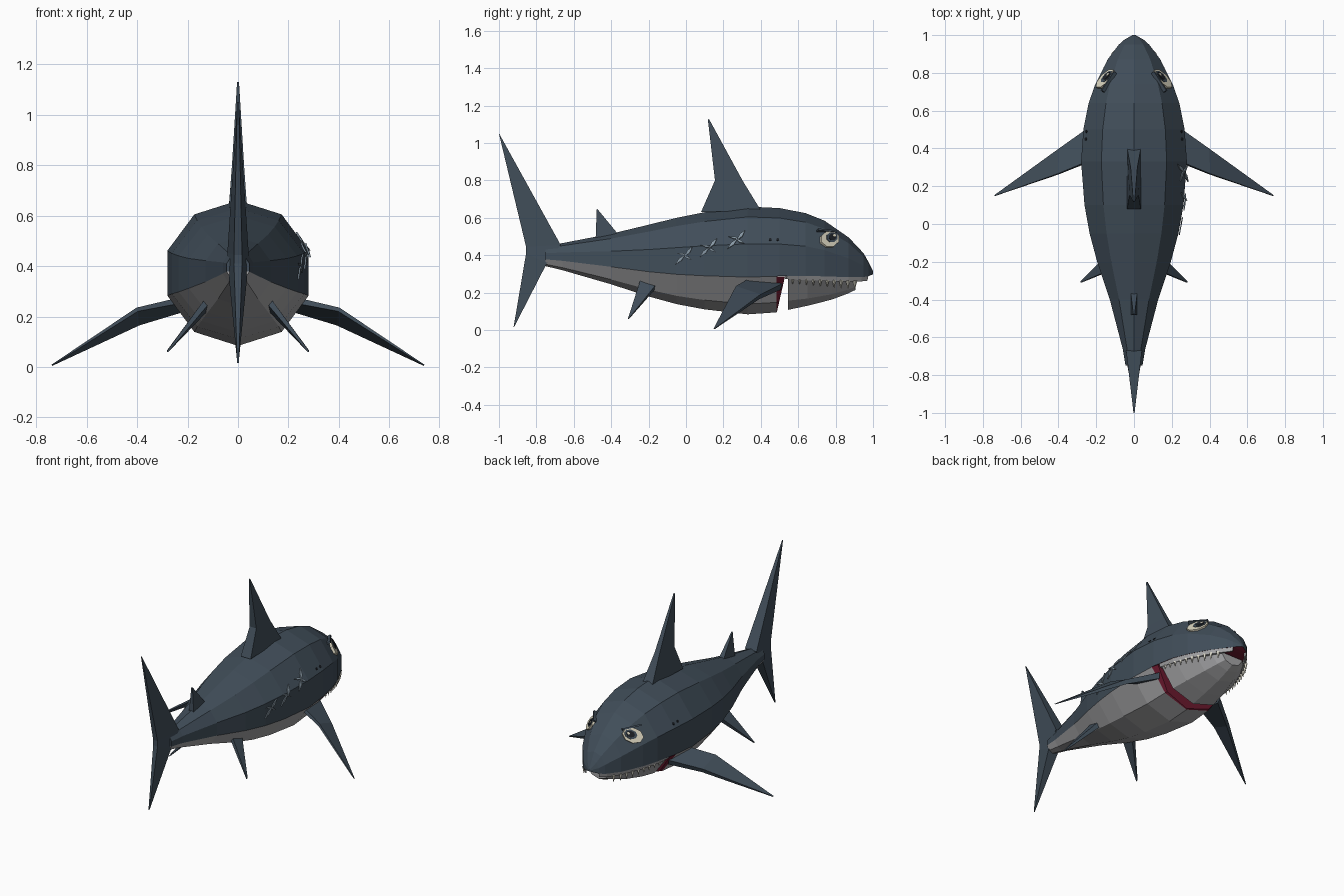
import bpy, bmesh, math
from mathutils import Vector

if "Cube" in bpy.data.objects:
    bpy.data.objects.remove(bpy.data.objects["Cube"])


def material(name, rgb):
    m = bpy.data.materials.new(name)
    m.diffuse_color = (*rgb, 1)
    m.use_nodes = True
    m.node_tree.nodes["Principled BSDF"].inputs["Base Color"].default_value = m.diffuse_color
    return m


SLATE = material("slate skin", (0.052, 0.075, 0.1))
GREY = material("belly grey", (0.38, 0.38, 0.39))
RED = material("mouth red", (0.15, 0.01, 0.028))
CREAM = material("eye cream", (0.7, 0.66, 0.52))
TOOTH = material("tooth ivory", (0.66, 0.64, 0.55))
BLACK = material("pupil black", (0.012, 0.015, 0.02))
SCAR = material("scar blue grey", (0.24, 0.31, 0.37))


def finish(name, bm, mats, rule=None, drop=None):
    bmesh.ops.remove_doubles(bm, verts=bm.verts, dist=1e-5)
    bmesh.ops.recalc_face_normals(bm, faces=bm.faces)
    bm.normal_update()
    if drop:
        bmesh.ops.delete(bm, geom=[f for f in bm.faces if drop(f)], context='FACES')
    for f in bm.faces:
        f.material_index = rule(f) if rule else 0
    me = bpy.data.meshes.new(name)
    bm.to_mesh(me)
    bm.free()
    for m in mats:
        me.materials.append(m)
    ob = bpy.data.objects.new(name, me)
    bpy.context.collection.objects.link(ob)
    return ob


def add_loft(bm, rings):
    """Skin closed rings of equal size and cap both ends."""
    vs = [[bm.verts.new(p) for p in r] for r in rings]
    n = len(vs[0])
    for a, b in zip(vs, vs[1:]):
        for i in range(n):
            j = (i + 1) % n
            bm.faces.new((a[i], a[j], b[j], b[i]))
    bm.faces.new(vs[0])
    bm.faces.new(vs[-1])


def loft(name, rings, mats, rule=None, drop=None):
    bm = bmesh.new()
    add_loft(bm, rings)
    return finish(name, bm, mats, rule, drop)


# Body stations: y, top height, colour-line height, half width
STATIONS = [(-0.75, 0.447, 0.378, 0.045), (-0.66, 0.465, 0.37, 0.06),
            (-0.4, 0.515, 0.338, 0.128), (-0.2, 0.563, 0.312, 0.195),
            (-0.05, 0.6, 0.298, 0.235), (0.1, 0.63, 0.29, 0.262),
            (0.33, 0.66, 0.283, 0.28), (0.5, 0.652, 0.288, 0.268),
            (0.64, 0.625, 0.29, 0.24), (0.74, 0.585, 0.287, 0.205),
            (0.87, 0.495, 0.283, 0.14), (0.95, 0.41, 0.284, 0.08),
            (0.975, 0.365, 0.288, 0.052), (1.0, 0.316, 0.298, 0.008)]


def station(y):
    for a, b in zip(STATIONS, STATIONS[1:]):
        if y <= b[0]:
            t = (y - a[0]) / (b[0] - a[0])
            return [p + (q - p) * t for p, q in zip(a, b)]
    return list(STATIONS[-1])


def ring(s, steps):
    """Points of a ten-sided section at multiples of 36 degrees from the top."""
    y, top, line, w = s
    r = (top - line) / 1.309
    return [Vector((w / 0.951 * math.sin(k * math.pi / 5), y,
                    top - r + r * math.cos(k * math.pi / 5))) for k in steps]


def surf_x(y, z):
    pts = ring(station(y), range(4))
    for a, b in zip(pts, pts[1:]):
        if z >= b.z:
            return a.x + (b.x - a.x) * (a.z - z) / (a.z - b.z)
    return pts[-1].x


# Upper body with a red palate underneath the head
loft("upper_body", [ring(s, range(-3, 4)) for s in STATIONS], [SLATE, RED],
     lambda f: 1 if f.normal.z < -0.9 else 0,
     lambda f: f.normal.z < -0.9 and f.calc_center_median().y < 0.5)

# Belly, ending at the throat
belly = [ring(s, range(3, 8)) for s in STATIONS[:7]] + [ring(station(0.485), range(3, 8))]
loft("belly", belly, [GREY], None,
     lambda f: f.normal.z > 0.9 or f.calc_center_median().y > 0.48)

# Throat: red band slanting into the mouth
edge = belly[-1]
inner = [Vector((p.x * 0.96, 0.488 + 0.042 * (p.z - 0.1) / 0.19,
                 0.288 + (p.z - 0.288) * 0.97)) for p in edge]
loft("throat", [edge, inner], [RED])

# Lower jaw: y, half width, top, bottom
JAW = [(0.545, 0.25, 0.282, 0.108), (0.65, 0.222, 0.268, 0.13),
       (0.78, 0.17, 0.265, 0.163), (0.86, 0.122, 0.268, 0.193), (0.905, 0.082, 0.275, 0.214)]
loft("lower_jaw", [[(-w, y, t), (-w * 0.62, y, b + (t - b) * 0.28), (0, y, b),
                    (w * 0.62, y, b + (t - b) * 0.28), (w, y, t)] for y, w, t, b in JAW],
     [GREY, RED], lambda f: 1 if f.normal.z > 0.8 or f.normal.y < -0.9 else 0)

# Upper lip and hanging teeth on both sides
bm = bmesh.new()
for s in (-1, 1):
    rings = []
    for y in (0.54, 0.64, 0.74, 0.87, 0.94, 0.975):
        _, _, z, w = station(y)
        d = 0.016 if y < 0.6 else 0.024
        rings.append([(s * w * 0.99, y, z), (s * w * 0.95, y - 0.005, z - d),
                      (s * w * 0.85, y - 0.01, z - d), (s * w * 0.83, y - 0.01, z)])
    add_loft(bm, rings)
finish("upper_lip", bm, [GREY])

bm = bmesh.new()
for s in (-1, 1):
    for i in range(10):
        y = 0.57 + 0.037 * i
        _, _, z, w = station(y)
        x, h, z = s * w * 0.93, 0.024 + 0.003 * min(i, 7), z - 0.018
        r = 0.008 + 0.0006 * i
        add_loft(bm, [[(x - r, y, z), (x, y - r, z), (x + r, y, z), (x, y + r, z)],
                      [(x + a * 0.001, y + b * 0.001, z - h)
                       for a, b in ((-1, 0), (0, -1), (1, 0), (0, 1))]])
finish("upper_teeth", bm, [TOOTH])


def fin(name, sections, normal, mirror=False):
    """Box-section fin; each section is lead, trail and their half thicknesses."""
    bm = bmesh.new()
    n = Vector(normal).normalized()
    for s in ((1, -1) if mirror else (1,)):
        rings = []
        for a, b, ta, tb in sections:
            a, b = Vector(a), Vector(b)
            pts = [a + n * ta, a - n * ta, b - n * tb, b + n * tb]
            rings.append([(p.x * s, p.y, p.z) for p in pts])
        add_loft(bm, rings)
    finish(name, bm, [SLATE])


fin("dorsal_fin", [((0, 0.4, 0.64), (0, 0.08, 0.63), 0.036, 0.036),
                   ((0, 0.302, 0.8), (0, 0.155, 0.8), 0.018, 0.024),
                   ((0, 0.122, 1.13), (0, 0.117, 1.125), 0.004, 0.004)], (1, 0, 0))
fin("rear_dorsal_fin", [((0, -0.365, 0.515), (0, -0.483, 0.49), 0.017, 0.017),
                        ((0, -0.472, 0.645), (0, -0.477, 0.65), 0.004, 0.004)], (1, 0, 0))
fin("tail_fin", [((0, -0.996, 1.045), (0, -1.0, 1.05), 0.003, 0.003),
                 ((0, -0.67, 0.455), (0, -0.855, 0.445), 0.042, 0.016),
                 ((0, -0.745, 0.355), (0, -0.855, 0.41), 0.036, 0.016),
                 ((0, -0.917, 0.02), (0, -0.922, 0.015), 0.003, 0.003)], (1, 0, 0))
fin("pectoral_fins", [((0.23, 0.51, 0.232), (0.24, 0.33, 0.262), 0.018, 0.012),
                      ((0.395, 0.395, 0.178), (0.4, 0.265, 0.228), 0.014, 0.008),
                      ((0.738, 0.153, 0.006), (0.738, 0.148, 0.008), 0.002, 0.002)],
    (0.3, 0.25, 0.9), True)
fin("pelvic_fins", [((0.125, -0.155, 0.24), (0.125, -0.245, 0.258), 0.016, 0.012),
                    ((0.28, -0.303, 0.063), (0.28, -0.31, 0.06), 0.003, 0.003)],
    (0.76, 0, 0.65), True)


def plate(name, shapes, mat, offset, depth, sides=(1, -1), anchor=None):
    """Thin plates on the flank; each shape is a list of (y, z) points."""
    bm = bmesh.new()
    for pts in shapes:
        cy, cz = anchor or [sum(c) / len(pts) for c in zip(*pts)]
        x0, e = surf_x(cy, cz), 0.012
        gy = (surf_x(cy + e, cz) - surf_x(cy - e, cz)) / (2 * e)
        gz = (surf_x(cy, cz + e) - surf_x(cy, cz - e)) / (2 * e)
        n = Vector((1, -gy, -gz)).normalized()
        base = [Vector((x0 + gy * (y - cy) + gz * (z - cz), y, z)) for y, z in pts]
        for s in sides:
            add_loft(bm, [[((p + n * d).x * s, (p + n * d).y, (p + n * d).z) for p in base]
                          for d in (offset, offset + depth)])
    finish(name, bm, [mat])


def disc(y, z, r, n=8):
    return [(y + r * math.cos(math.tau * (i + 0.5) / n),
             z + r * 0.88 * math.sin(math.tau * (i + 0.5) / n)) for i in range(n)]


# Eyes, layered outward
EYE = (0.765, 0.483)
plate("eye_whites", [disc(*EYE, 0.05)], CREAM, -0.006, 0.017, anchor=EYE)
plate("eye_irises", [disc(0.774, 0.49, 0.031)], SLATE, 0.01, 0.004, anchor=EYE)
plate("eye_pupils", [disc(0.776, 0.491, 0.021)], BLACK, 0.013, 0.004, anchor=EYE)
plate("eye_glints", [disc(0.784, 0.497, 0.008, 6)], CREAM, 0.016, 0.003, anchor=EYE)
plate("brows", [[(0.7, 0.527), (0.8, 0.517), (0.8, 0.526), (0.7, 0.536)]],
      SLATE, -0.005, 0.02, anchor=EYE)

# Small pores behind the head
plate("pores", [disc(y, 0.483, 0.008, 6) for y in (0.45, 0.49)], BLACK, 0, 0.004)


def slash(y, z, dy, dz, w=0.009):
    k = w / math.hypot(dy, dz)
    return [(y - dy, z - dz), (y + dz * k, z - dy * k),
            (y + dy, z + dz), (y - dz * k, z + dy * k)]


# Crossed scars on one flank
marks = []
for y, z in ((-0.01, 0.395), (0.12, 0.435), (0.27, 0.478)):
    marks += [slash(y - 0.02, z - 0.018, 0.028, 0.028), slash(y + 0.025, z + 0.025, 0.022, 0.028),
              slash(y - 0.012, z + 0.012, 0.03, -0.006, 0.006),
              slash(y + 0.018, z - 0.006, 0.024, -0.014, 0.006)]
plate("flank_scars", marks, SCAR, 0.003, 0.006, sides=(1,))
